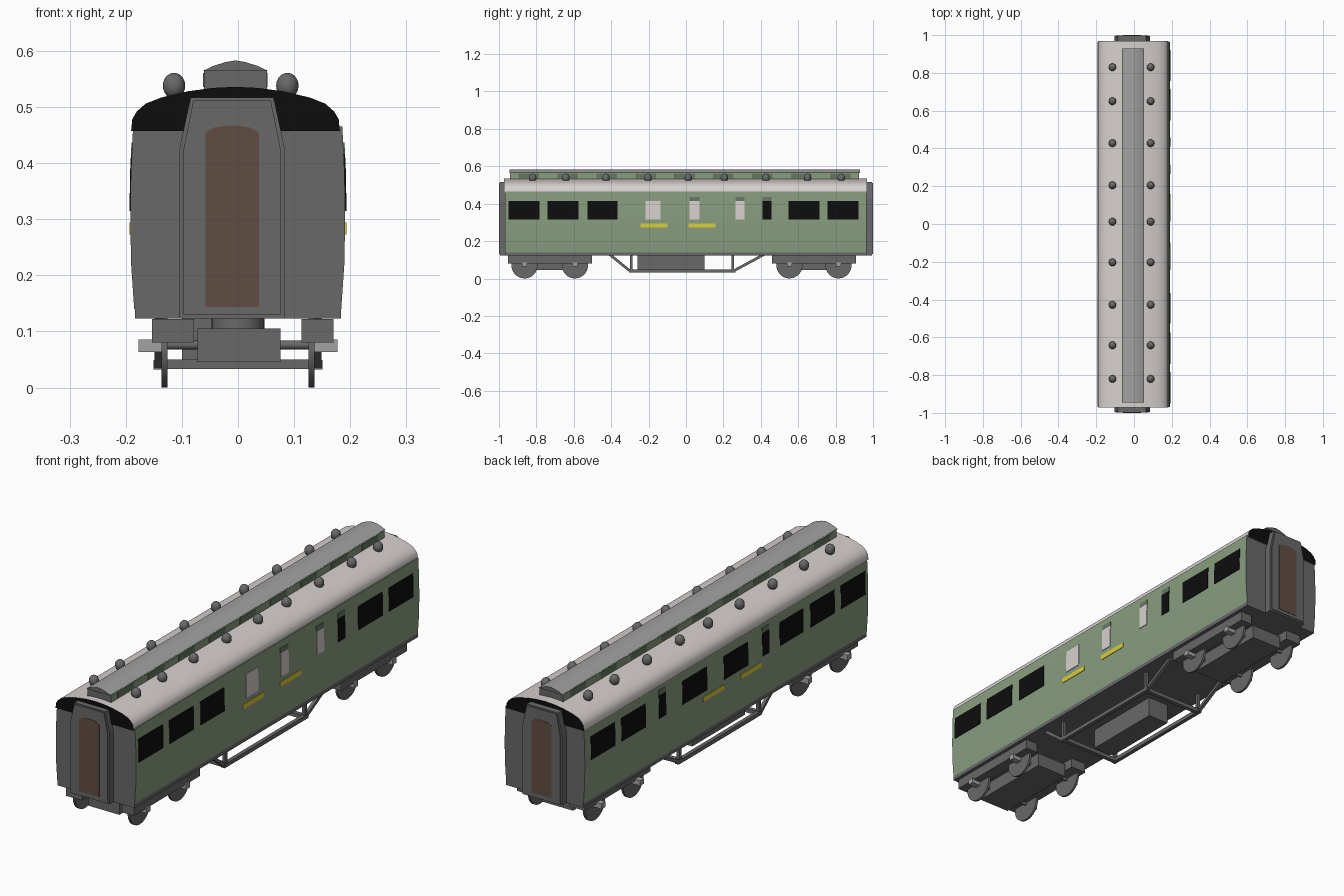
import bpy, bmesh, math
from mathutils import Matrix

if "Cube" in bpy.data.objects:
    bpy.data.objects.remove(bpy.data.objects["Cube"])


def mat(name, r, g, b):
    m = bpy.data.materials.new(name)
    m.diffuse_color = (r, g, b, 1)
    m.use_nodes = True
    m.node_tree.nodes["Principled BSDF"].inputs["Base Color"].default_value = m.diffuse_color
    return m


GREEN = mat("sage green", 0.25, 0.34, 0.215)
DKGREEN = mat("dark green", 0.13, 0.19, 0.12)
ROOF = mat("pale roof grey", 0.68, 0.63, 0.62)
GREY = mat("frame grey", 0.14, 0.14, 0.14)
LIGHT = mat("light grey", 0.36, 0.36, 0.36)
BLACK = mat("black", 0.004, 0.004, 0.004)
YELLOW = mat("yellow", 0.70, 0.62, 0.04)
BROWN = mat("door brown", 0.115, 0.075, 0.055)


def finish(bm, name, mats, smooth=None):
    bmesh.ops.recalc_face_normals(bm, faces=bm.faces)
    me = bpy.data.meshes.new(name)
    bm.to_mesh(me)
    bm.free()
    ob = bpy.data.objects.new(name, me)
    bpy.context.collection.objects.link(ob)
    for m in mats:
        me.materials.append(m)
    if smooth:
        bpy.ops.object.select_all(action='DESELECT')
        ob.select_set(True)
        bpy.context.view_layer.objects.active = ob
        bpy.ops.object.shade_smooth_by_angle(angle=math.radians(smooth))
    return ob


def prism(name, pts, y0, y1, side, end=None, smooth=None):
    """Extrude an (x, z) outline along y; end faces may take a second colour."""
    bm = bmesh.new()
    a = [bm.verts.new((x, y0, z)) for x, z in pts]
    b = [bm.verts.new((x, y1, z)) for x, z in pts]
    n = len(pts)
    for i in range(n):
        bm.faces.new((a[i], a[(i + 1) % n], b[(i + 1) % n], b[i]))
    for ring in (a, b):
        bm.faces.new(ring).material_index = 1 if end else 0
    return finish(bm, name, [side, end] if end else [side], smooth)


def box(name, x0, x1, y0, y1, z0, z1, m):
    return prism(name, [(x0, z0), (x1, z0), (x1, z1), (x0, z1)], y0, y1, m)


def cylinder(name, r, depth, loc, axis, m, seg=32):
    bm = bmesh.new()
    rot = Matrix.Rotation(math.pi / 2, 4, 'Y') if axis == 'X' else Matrix()
    bmesh.ops.create_cone(bm, cap_ends=True, segments=seg, radius1=r, radius2=r,
                          depth=depth, matrix=Matrix.Translation(loc) @ rot)
    return finish(bm, name, [m], 30)


# --- Body shell: slightly bowed sides, grey ends
BOW = [(0.14, 0.185), (0.22, 0.1905), (0.30, 0.192), (0.38, 0.191), (0.465, 0.187)]
Y0, Y1 = -0.968, 0.964
left = [(-x, z) for z, x in BOW]
right = [(x - 0.001, z) for z, x in reversed(BOW)]
prism("body_shell", left + right, Y0, Y1, GREEN, GREY, 20)
box("underframe", -0.184, 0.184, Y0, Y1, 0.123, 0.142, GREY)

# --- Main roof, black at both ends
half = [(0.186, 0.457), (0.184, 0.478), (0.176, 0.492), (0.160, 0.506),
        (0.132, 0.517), (0.085, 0.528), (0.04, 0.534)]
CX = -0.0045
roof = [(CX - x, z) for x, z in half] + [(CX, 0.536)] + [(CX + x, z) for x, z in reversed(half)]
prism("main_roof", roof, Y0 - 0.004, Y1 + 0.004, ROOF, BLACK, 30)

# --- Raised central roof with side lights
prism("raised_roof_sides", [(CX - 0.056, 0.52), (CX + 0.056, 0.52), (CX + 0.056, 0.566),
                            (CX - 0.056, 0.566)], -0.94, 0.925, GREEN, GREY)
prism("raised_roof_cap", [(CX - 0.0585, 0.564), (CX - 0.04, 0.573), (CX - 0.018, 0.580),
                          (CX, 0.583), (CX + 0.018, 0.580), (CX + 0.04, 0.573),
                          (CX + 0.0585, 0.564)], -0.945, 0.93, LIGHT, GREY, 30)
for i in range(9):
    y = -0.84 + i * 0.208
    for s in (-1, 1):
        xs = sorted((CX + s * 0.054, CX + s * 0.0575))
        box("raised_roof_light", *xs, y - 0.055, y + 0.055, 0.536, 0.561, DKGREEN)

# --- Dome ventilators
for y in (-0.82, -0.642, -0.428, -0.203, 0.012, 0.205, 0.428, 0.65, 0.83):
    for x in (-0.114, 0.088):
        bm = bmesh.new()
        bmesh.ops.create_uvsphere(bm, u_segments=16, v_segments=10, radius=0.02,
                                  matrix=Matrix.Translation((x, y, 0.538)) @ Matrix.Diagonal((1, 1, 1.15, 1)))
        finish(bm, "roof_ventilator", [GREY], 60)


# --- Side windows and stripes as thin plates following the bowed side
def bow_x(z):
    for (za, xa), (zb, xb) in zip(BOW, BOW[1:]):
        if za <= z <= zb:
            return xa + (xb - xa) * (z - za) / (zb - za)


def plate(name, s, y0, y1, z0, z1, m):
    zs = [z0] + [z for z, _ in BOW if z0 < z < z1] + [z1]
    pts = [(s * (bow_x(z) + 0.0015), z) for z in zs]
    pts += [(s * (bow_x(z) - 0.004), z) for z in reversed(zs)]
    prism(name, pts, y0, y1, m)


W0, W1 = 0.315, 0.415
both_big = [(-0.95, -0.783), (-0.74, -0.575), (-0.527, -0.366), (0.548, 0.714), (0.757, 0.922)]
for s in (-1, 1):
    for a, b in both_big:
        plate("window", s, a, b, W0, W1, BLACK)
    for a, b in ((-0.243, -0.099), (0.013, 0.158)):
        plate("yellow_stripe", s, a, b, 0.273, 0.294, YELLOW)
for a, b in ((0.13, 0.297), (-0.15, 0.015)):
    plate("window", -1, a, b, W0, W1, BLACK)
plate("frosted_window", 1, -0.217, -0.136, W0, W1, ROOF)
narrow = [(1, 0.019, 0.072, ROOF), (1, 0.265, 0.313, ROOF), (1, 0.41, 0.457, BLACK),
          (-1, 0.41, 0.457, BLACK), (-1, -0.295, -0.247, BLACK)]
for s, a, b, m in narrow:
    plate("narrow_window", s, a, b, W0, W1, m)
    plate("window_vent", s, a, b, W1, 0.437, DKGREEN)

# --- Gangway at each end, with an inset face and a brown door
GX = -0.0105


def sym(pts):
    return [(GX - x, z) for x, z in pts] + [(GX + x, z) for x, z in reversed(pts)]


for s in (-1, 1):
    def span(a, b):
        return sorted((s * a, s * b))
    prism("gangway", sym([(0.094, 0.123), (0.094, 0.425), (0.074, 0.517)]), *span(0.955, 0.995), GREY)
    prism("gangway_face", sym([(0.087, 0.13), (0.087, 0.422), (0.069, 0.512)]), *span(0.99, 0.9985), GREY)
    prism("gangway_door", sym([(0.0475, 0.144), (0.0475, 0.455), (0.03, 0.464), (0.01, 0.467)]),
          *span(0.993, 1.0), BROWN)

# --- Bogies: side frames, centre beam, pivot, wheels, axles, axle boxes
for cy, wheels in ((-0.728, (-0.863, -0.594)), (0.684, (0.553, 0.815))):
    box("bogie_frame_left", -0.153, -0.078, cy - 0.225, cy + 0.225, 0.08, 0.122, GREY)
    box("bogie_frame_right", 0.113, 0.17, cy - 0.225, cy + 0.225, 0.08, 0.122, GREY)
    box("bogie_centre", -0.072, 0.076, cy - 0.19, cy + 0.19, 0.046, 0.105, GREY)
    cylinder("bogie_pivot", 0.047, 0.04, (0, cy, 0.11), 'Z', GREY)
    for wy in wheels:
        cylinder("axle", 0.008, 0.27, (0, wy, 0.076), 'X', GREY, 16)
        for s in (-1, 1):
            cylinder("wheel", 0.07, 0.01, (s * 0.131, wy, 0.0705), 'X', GREY)
            xs = sorted((s * 0.13, s * 0.177))
            box("axle_box", *xs, wy - 0.013, wy + 0.013, 0.063, 0.086, LIGHT)


# --- Underframe trusses, cross beams and equipment box
def strut(name, x, p, q, w=0.014):
    """Square bar in the y-z plane at a given x."""
    (ya, za), (yb, zb) = p, q
    length = math.hypot(yb - ya, zb - za)
    bm = bmesh.new()
    m = (Matrix.Translation((x, (ya + yb) / 2, (za + zb) / 2))
         @ Matrix.Rotation(math.atan2(zb - za, yb - ya), 4, 'X')
         @ Matrix.Diagonal((w, length, w, 1)))
    bmesh.ops.create_cube(bm, size=1, matrix=m)
    finish(bm, name, [GREY])


for s in (-1, 1):
    x = s * 0.142
    strut("truss_bar", x, (-0.305, 0.041), (0.265, 0.041), 0.017)
    strut("truss_diagonal", x, (-0.30, 0.041), (-0.41, 0.13))
    strut("truss_diagonal", x, (0.255, 0.041), (0.42, 0.13))
    for y in (-0.293, 0.25):
        strut("truss_post", x, (y, 0.04), (y, 0.128))
for y in (-0.293, 0.25):
    box("cross_beam", -0.149, 0.149, y - 0.009, y + 0.009, 0.033, 0.05, GREY)
box("equipment_box", -0.1, 0.0, -0.26, 0.1, 0.035, 0.13, GREY)
